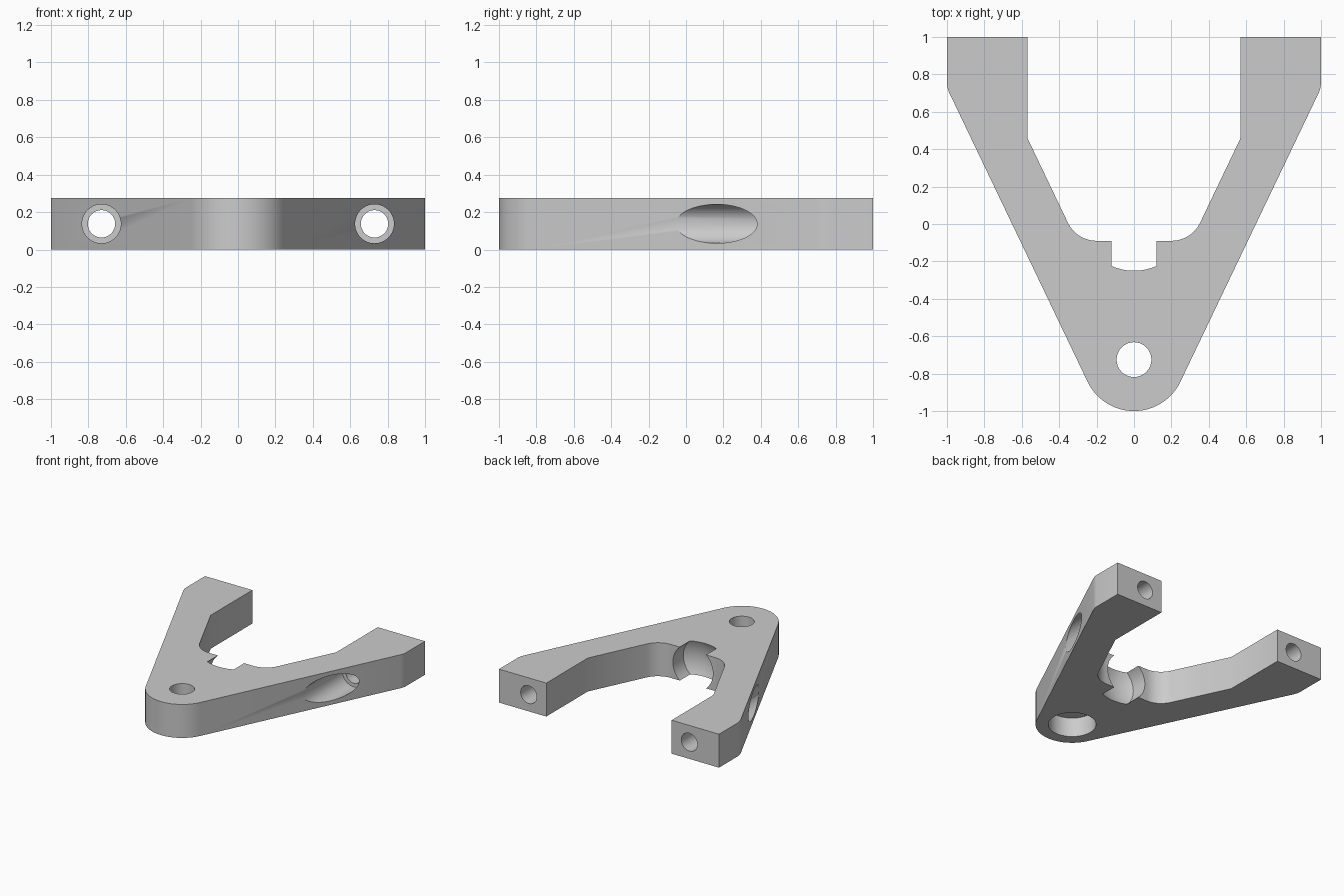
import bpy, bmesh, math
from mathutils import Matrix, Vector

if "Cube" in bpy.data.objects:
    bpy.data.objects.remove(bpy.data.objects["Cube"])

H = 0.275          # plate thickness
MID = H / 2

grey = bpy.data.materials.new("grey")
grey.diffuse_color = (0.6, 0.6, 0.6, 1)
grey.use_nodes = True
grey.node_tree.nodes["Principled BSDF"].inputs["Base Color"].default_value = grey.diffuse_color


def arc(cx, cy, r, a0, a1, n):
    """Points on an arc, angles in degrees."""
    angles = [math.radians(a0 + (a1 - a0) * i / n) for i in range(n + 1)]
    return [(cx + r * math.cos(a), cy + r * math.sin(a)) for a in angles]


def add_object(name, bm):
    bmesh.ops.recalc_face_normals(bm, faces=bm.faces)
    mesh = bpy.data.meshes.new(name)
    bm.to_mesh(mesh)
    bm.free()
    mesh.materials.append(grey)
    obj = bpy.data.objects.new(name, mesh)
    bpy.context.collection.objects.link(obj)
    return obj


def lathe(name, profile, place, sides=64):
    """Solid of revolution about local z from (radius, height) pairs."""
    bm = bmesh.new()
    rings = []
    for r, z in profile:
        rings.append([bm.verts.new((r * math.cos(t), r * math.sin(t), z))
                      for t in (2 * math.pi * i / sides for i in range(sides))])
    for a, b in zip(rings, rings[1:]):
        for i in range(sides):
            j = (i + 1) % sides
            bm.faces.new((a[i], a[j], b[j], b[i]))
    bm.faces.new(rings[0])
    bm.faces.new(rings[-1])
    bm.transform(place)
    return add_object(name, bm)


def along_y(x, z):
    """Turn local z to +y and move to x, z."""
    return Matrix.Translation((x, 0, z)) @ Matrix.Rotation(-math.pi / 2, 4, 'X')


# Right half of the outline, from the rounded nose to the inner notch
tilt = 25.67
half = arc(0, -0.725, 0.275, -90, -tilt, 14)
half += [(0.988, 0.702), (0.997, 0.728), (1, 0.752), (1, 1), (0.57, 1), (0.57, 0.46)]
half += arc(0.2, 0.08, 0.17, -tilt, -90, 12)
outline = half + [(-x, y) for x, y in reversed(half) if x > 1e-6]

# Forked plate
bm = bmesh.new()
base = bm.faces.new([bm.verts.new((x, y, 0)) for x, y in outline])
ext = bmesh.ops.extrude_face_region(bm, geom=[base])
bmesh.ops.translate(bm, vec=Vector((0, 0, H)),
                    verts=[v for v in ext["geom"] if isinstance(v, bmesh.types.BMVert)])
plate = add_object("forked_plate", bm)

# Stepped bolt holes in both arms
step = [(0.104, -0.4), (0.104, 0.46), (0.073, 0.46), (0.073, 1.1)]
cutters = [lathe("arm_bolt_hole", step, along_y(s * 0.73, MID)) for s in (-1, 1)]

# Nose pivot hole with a wide recess underneath
nose = [(0.18, -0.1), (0.18, 0.16), (0.093, 0.16), (0.093, H + 0.1)]
cutters.append(lathe("nose_hole", nose, Matrix.Translation((0, -0.725, 0))))

# Round pocket with a domed end, breaking through top and bottom
R, yc, rp = 0.33, 0.05, 0.182
dome = [(r, yc - math.sqrt(R * R - r * r)) for r in (0.01 + (rp - 0.01) * i / 12 for i in range(13))]
cutters.append(lathe("pocket", dome + [(rp, 0.06)], along_y(0, MID)))

bpy.context.view_layer.objects.active = plate
plate.select_set(True)
for c in cutters:
    mod = plate.modifiers.new(c.name, 'BOOLEAN')
    mod.operation = 'DIFFERENCE'
    mod.solver = 'EXACT'
    mod.object = c
    bpy.ops.object.modifier_apply(modifier=mod.name)
    bpy.data.objects.remove(c, do_unlink=True)

bpy.ops.object.shade_smooth_by_angle(angle=math.radians(30))
